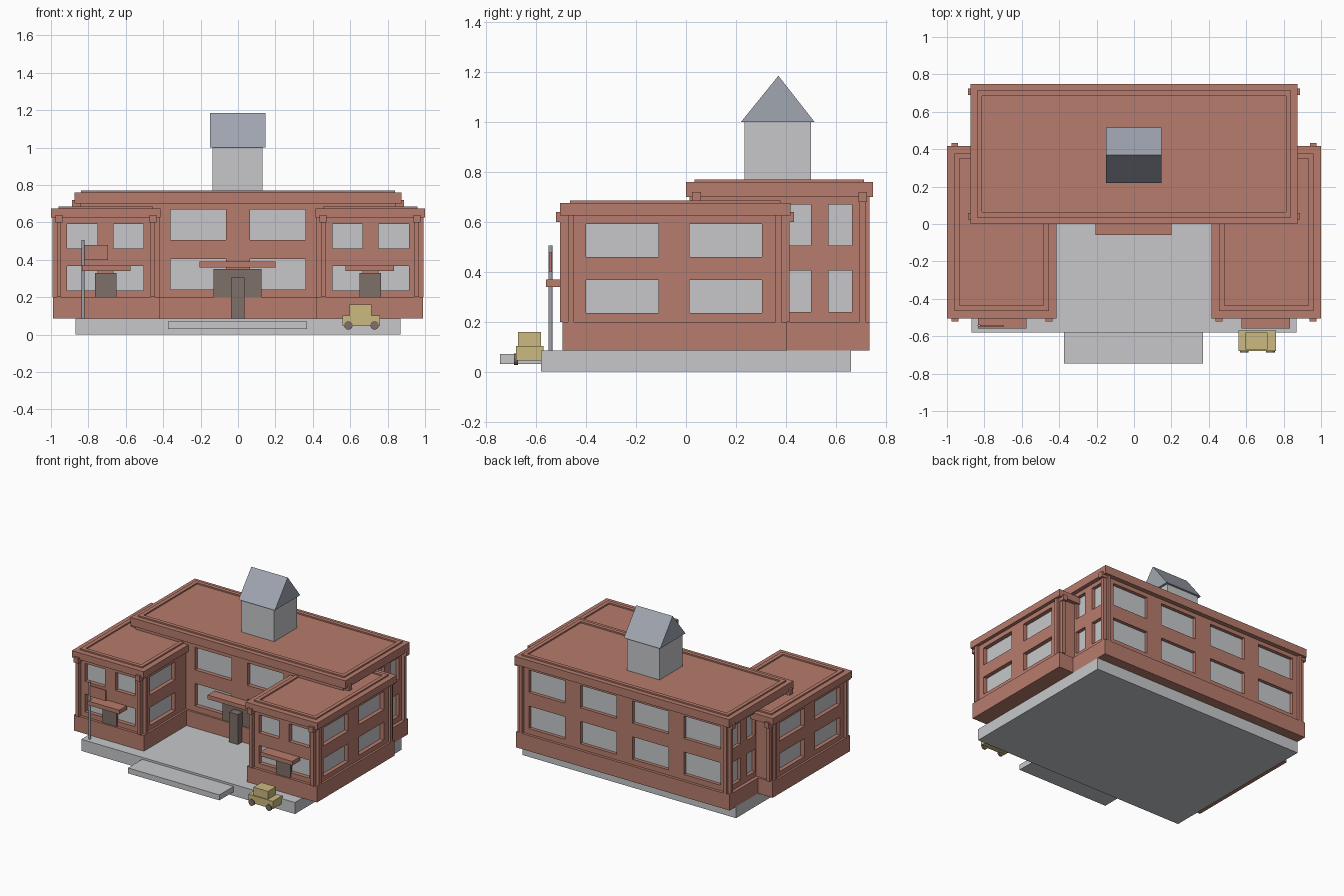
import bpy, bmesh, math
from mathutils import Matrix, Vector

if "Cube" in bpy.data.objects:
    bpy.data.objects.remove(bpy.data.objects["Cube"], do_unlink=True)


def material(name, r, g, b):
    m = bpy.data.materials.new(name)
    m.use_nodes = True
    m.diffuse_color = (r, g, b, 1)
    m.node_tree.nodes["Principled BSDF"].inputs["Base Color"].default_value = (r, g, b, 1)
    return m


BRICK = material("brick", 0.47, 0.2, 0.15)
PALE = material("pale_grey", 0.57, 0.575, 0.595)
SLATE = material("slate_blue", 0.35, 0.38, 0.44)
DARK = material("dark_brown", 0.21, 0.16, 0.14)
YELLOW = material("car_yellow", 0.6, 0.49, 0.21)


def finish(name, bm, mat):
    me = bpy.data.meshes.new(name)
    bm.to_mesh(me)
    bm.free()
    me.materials.append(mat)
    ob = bpy.data.objects.new(name, me)
    bpy.context.scene.collection.objects.link(ob)
    return ob


def boxes(name, mat, spans):
    """One object made of boxes, each given as x, y and z ranges."""
    bm = bmesh.new()
    for span in spans:
        lo = Vector([min(s) for s in span])
        hi = Vector([max(s) for s in span])
        mtx = Matrix.Translation((lo + hi) / 2) @ Matrix.Diagonal((*(hi - lo), 1))
        bmesh.ops.create_cube(bm, size=1, matrix=mtx)
    return finish(name, bm, mat)


def wall(name, axis, depth, ends, height, windows, floors):
    """Wall with openings, made of piers and the bands between them."""
    parts = []

    def add(along, z):
        parts.append((along, depth, z) if axis == "x" else (depth, along, z))

    edges = [ends[0]] + [v for w in windows for v in w] + [ends[1]]
    for a, b in zip(edges[::2], edges[1::2]):
        add((a, b), height)
    levels = [height[0]] + [v for f in floors for v in f] + [height[1]]
    for w in windows:
        for a, b in zip(levels[::2], levels[1::2]):
            add(w, (a, b))
    return boxes(name, BRICK, parts)


def roof(name, x, y, z, inset):
    """Flat roof slab with a low raised rim set in from the edge."""
    r, top = 0.028, (z[1], z[1] + 0.01)
    x0, x1, y0, y1 = x[0] + inset, x[1] - inset, y[0] + inset, y[1] - inset
    boxes(name, BRICK, [(x, y, z),
                        ((x0, x1), (y0, y0 + r), top), ((x0, x1), (y1 - r, y1), top),
                        ((x0, x0 + r), (y0 + r, y1 - r), top),
                        ((x1 - r, x1), (y0 + r, y1 - r), top)])


def cylinder(bm, radius, length, centre, sides, rot=Matrix()):
    bmesh.ops.create_cone(bm, cap_ends=True, segments=sides, radius1=radius, radius2=radius,
                          depth=length, matrix=Matrix.Translation(centre) @ rot)


# Ground slab and front step
boxes("ground_slab", PALE, [((-0.87, 0.87), (-0.58, 0.66), (0, 0.085))])
boxes("front_step", PALE, [((-0.375, 0.37), (-0.745, -0.58), (0.03, 0.07))])

# Main block
boxes("main_plinth", BRICK, [((-0.87, 0.87), (0, 0.735), (0.085, 0.2))])
boxes("main_glass", PALE, [((-0.82, 0.82), (0.045, 0.69), (0.19, 0.7))])
main_z, main_floors = (0.2, 0.7), [(0.24, 0.405), (0.505, 0.67)]
bay = [(-0.36, -0.065), (0.065, 0.36)]
wall("main_front_wall", "x", (0.015, 0.047), (-0.845, 0.845), main_z, bay, main_floors)
wall("main_back_wall", "x", (0.688, 0.715), (-0.845, 0.845), main_z,
     [(-0.78, -0.485)] + bay + [(0.485, 0.78)], main_floors)
roof("main_roof", (-0.875, 0.875), (0, 0.748), (0.7, 0.76), 0.035)
for s, side in ((1, "left"), (-1, "right")):
    wall(f"main_{side}_wall", "y", (s * 0.818, s * 0.845), (0.047, 0.688), main_z,
         [(0.405, 0.5), (0.57, 0.665)], main_floors)
    boxes(f"main_{side}_pilasters", BRICK,
          [((s * 0.84, s * 0.87), (y, y + 0.025), (0.2, 0.7)) for y in (0.03, 0.695)]
          + [((s * 0.84, s * 0.888), (y - 0.005, y + 0.03), (0.68, 0.72)) for y in (0.03, 0.695)]
          + [((s * 0.82, s * 0.845), (0.71, 0.735), (0.2, 0.7))])

# Tower with a gabled roof
boxes("tower", PALE, [((-0.135, 0.13), (0.235, 0.5), (0.76, 1.0))])
bm = bmesh.new()
face = bm.faces.new([bm.verts.new((-0.15, y, z))
                     for y, z in ((0.22, 1.0), (0.515, 1.0), (0.37, 1.185))])
ext = bmesh.ops.extrude_face_region(bm, geom=[face])
bmesh.ops.translate(bm, vec=(0.296, 0, 0),
                    verts=[g for g in ext["geom"] if isinstance(g, bmesh.types.BMVert)])
bmesh.ops.recalc_face_normals(bm, faces=bm.faces)
finish("tower_roof", bm, SLATE)

# Two mirrored wings
wing_z, wing_floors = (0.2, 0.63), [(0.235, 0.367), (0.46, 0.592)]
long_bays = [(-0.4, -0.11), (0.015, 0.305)]
for s, side in ((1, "left"), (-1, "right")):
    def sx(a, b):
        return tuple(sorted((s * a, s * b)))

    boxes(f"{side}_wing_plinth", BRICK, [(sx(0.42, 0.99), (-0.495, 0.405), (0.085, 0.2))])
    boxes(f"{side}_wing_glass", PALE, [(sx(0.465, 0.945), (-0.445, 0.36), (0.19, 0.63))])
    wall(f"{side}_wing_front_wall", "x", (-0.475, -0.443), sx(0.435, 0.975), wing_z,
         sorted([sx(0.505, 0.665), sx(0.75, 0.915)]), wing_floors)
    wall(f"{side}_wing_outer_wall", "y", sx(0.943, 0.975), (-0.443, 0.358), wing_z,
         long_bays, wing_floors)
    wall(f"{side}_wing_inner_wall", "y", sx(0.435, 0.467), (-0.443, 0.03), wing_z,
         long_bays[:1], wing_floors)
    boxes(f"{side}_wing_back_wall", BRICK, [(sx(0.8, 0.975), (0.358, 0.39), wing_z)])
    roof(f"{side}_wing_roof", sx(0.415, 1.0), (-0.505, 0.418), (0.625, 0.675), 0.04)

    # Pilasters at the wing corners
    posts = []
    for x in (0.455, 0.957):
        posts.append((sx(x - 0.012, x + 0.012), (-0.505, -0.47), (0.2, 0.62)))
        posts.append((sx(x - 0.018, x + 0.018), (-0.52, -0.47), (0.6, 0.64)))
    posts.append((sx(0.945, 0.97), (0.385, 0.415), (0.2, 0.62)))
    posts.append((sx(0.94, 0.975), (0.385, 0.432), (0.6, 0.64)))
    for y in (-0.46, 0.37):
        posts.append((sx(0.97, 0.992), (y - 0.012, y + 0.012), (0.2, 0.625)))
    posts.append((sx(0.42, 0.44), (-0.472, -0.448), (0.2, 0.625)))
    boxes(f"{side}_wing_pilasters", BRICK, posts)

    # Wing entrance
    boxes(f"{side}_wing_door", DARK, [(sx(0.65, 0.765), (-0.484, -0.47), (0.2, 0.33))])
    boxes(f"{side}_wing_canopy", BRICK, [(sx(0.575, 0.835), (-0.56, -0.47), (0.34, 0.37))])

# Main entrance
boxes("main_door", DARK, [((-0.13, 0.125), (0.006, 0.03), (0.2, 0.35))])
boxes("entrance_block", DARK, [((-0.038, 0.034), (-0.05, 0.01), (0.085, 0.305))])
boxes("main_canopy", BRICK, [((-0.205, 0.2), (-0.06, 0.02), (0.36, 0.39))])

# Flagpole and flag
bm = bmesh.new()
cylinder(bm, 0.008, 0.42, (-0.828, -0.543, 0.295), 12)
finish("flagpole", bm, SLATE)
boxes("flag", BRICK, [((-0.826, -0.695), (-0.547, -0.539), (0.4, 0.48))])

# Parked car
boxes("car_body", YELLOW, [((0.56, 0.76), (-0.68, -0.57), (0.045, 0.102)),
                           ((0.597, 0.715), (-0.672, -0.58), (0.1, 0.16))])
bm = bmesh.new()
for x in (0.59, 0.73):
    for y in (-0.68, -0.572):
        cylinder(bm, 0.023, 0.016, (x, y, 0.05), 16, Matrix.Rotation(math.pi / 2, 4, "X"))
finish("car_wheels", bm, DARK)
